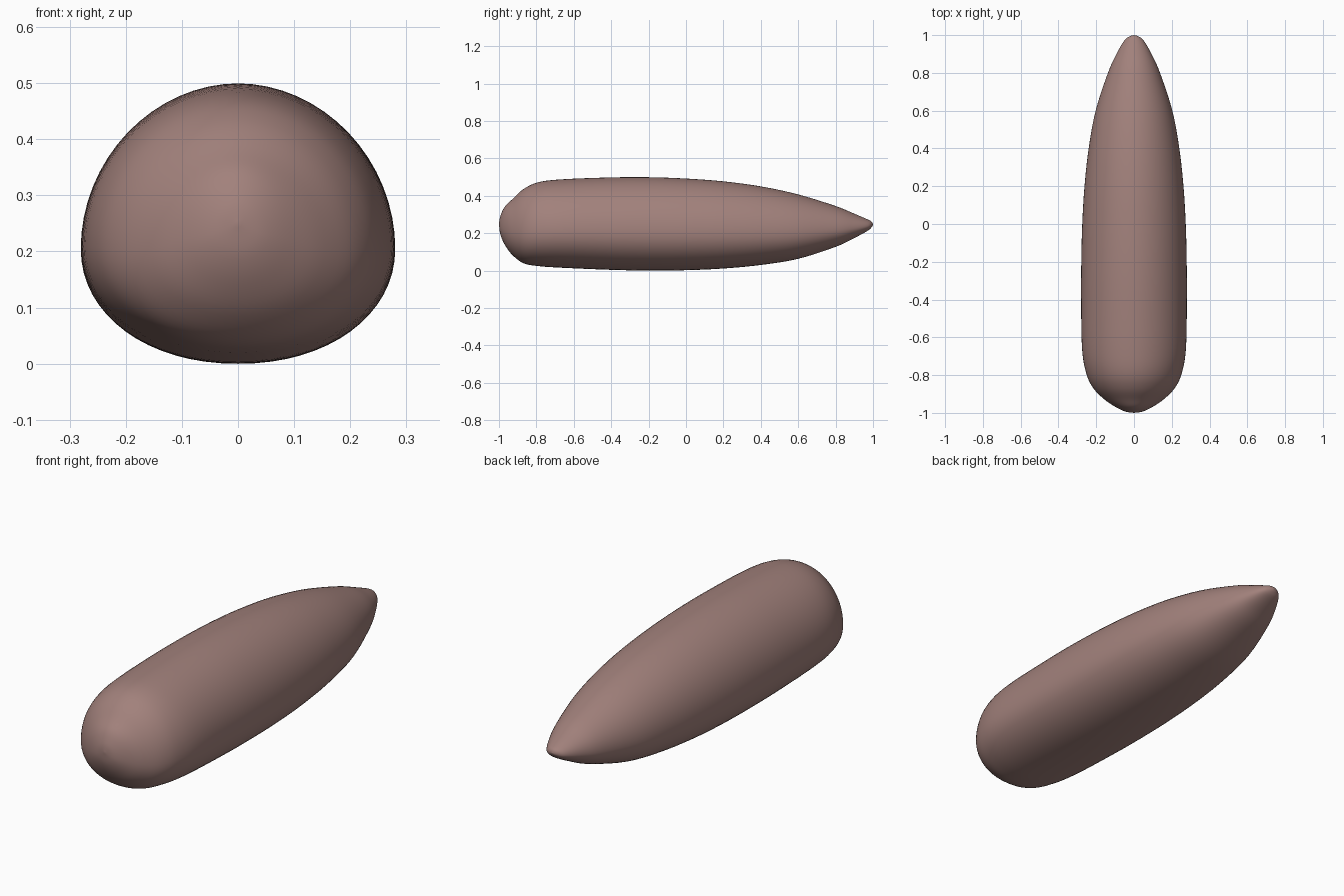
import bpy, bmesh, math

if "Cube" in bpy.data.objects:
    bpy.data.objects.remove(bpy.data.objects["Cube"])

# Stations along the length: y, half width, bottom z, top z
STATIONS = [
    (-1.0, 0.0, 0.25, 0.25),
    (-0.993, 0.045, 0.195, 0.29),
    (-0.97, 0.095, 0.14, 0.34),
    (-0.93, 0.155, 0.085, 0.38),
    (-0.87, 0.215, 0.04, 0.435),
    (-0.79, 0.253, 0.024, 0.472),
    (-0.66, 0.275, 0.015, 0.488),
    (-0.40, 0.28, 0.004, 0.498),
    (-0.20, 0.279, 0.0, 0.499),
    (0.0, 0.274, 0.002, 0.492),
    (0.2, 0.262, 0.011, 0.477),
    (0.4, 0.24, 0.03, 0.45),
    (0.6, 0.203, 0.063, 0.407),
    (0.8, 0.138, 0.127, 0.345),
    (0.9, 0.093, 0.174, 0.304),
    (0.97, 0.052, 0.212, 0.274),
    (0.993, 0.024, 0.232, 0.261),
    (1.0, 0.0, 0.246, 0.246),
]
SIDES, STEPS = 64, 5


def spline(p0, p1, p2, p3, t):
    return [0.5 * (2 * b + (c - a) * t + (2 * a - 5 * b + 4 * c - d) * t * t
                   + (3 * b - a - 3 * c + d) * t ** 3)
            for a, b, c, d in zip(p0, p1, p2, p3)]


def power(v, n):
    return math.copysign(abs(v) ** (2 / n), v)


def section(bm, y, w, lo, hi):
    """Egg-shaped ring: tall dome above, flatter belly below."""
    mid = lo + 0.41 * (hi - lo)
    ring = []
    for i in range(SIDES):
        a = 2 * math.pi * i / SIDES
        s, c = math.sin(a), math.cos(a)
        n = 1.96 if s > 0 else 2.1
        h = (hi - mid) if s > 0 else (mid - lo)
        ring.append(bm.verts.new((w * power(c, n), y, mid + h * power(s, n))))
    return ring


# Smooth body lofted through the stations
bm = bmesh.new()
rings = []
for k in range(len(STATIONS) - 1):
    pts = [STATIONS[min(max(k + j, 0), len(STATIONS) - 1)] for j in (-1, 0, 1, 2)]
    for s in range(STEPS):
        if k or s:
            rings.append(section(bm, *spline(*pts, s / STEPS)))
for a, b in zip(rings, rings[1:]):
    for i in range(SIDES):
        j = (i + 1) % SIDES
        bm.faces.new((a[i], a[j], b[j], b[i]))

# Close both tips
for ring, (y, _, z, _) in ((rings[0], STATIONS[0]), (rings[-1], STATIONS[-1])):
    tip = bm.verts.new((0, y, z))
    for i in range(SIDES):
        bm.faces.new((ring[i], ring[(i + 1) % SIDES], tip))
bmesh.ops.recalc_face_normals(bm, faces=bm.faces)
for f in bm.faces:
    f.smooth = True

mesh = bpy.data.meshes.new("body")
bm.to_mesh(mesh)
bm.free()
body = bpy.data.objects.new("body", mesh)
bpy.context.collection.objects.link(body)

# Dusty brown-pink colour
mat = bpy.data.materials.new("dusty_brown")
mat.diffuse_color = (0.36, 0.22, 0.2, 1)
mat.use_nodes = True
mat.node_tree.nodes["Principled BSDF"].inputs["Base Color"].default_value = mat.diffuse_color
mesh.materials.append(mat)
